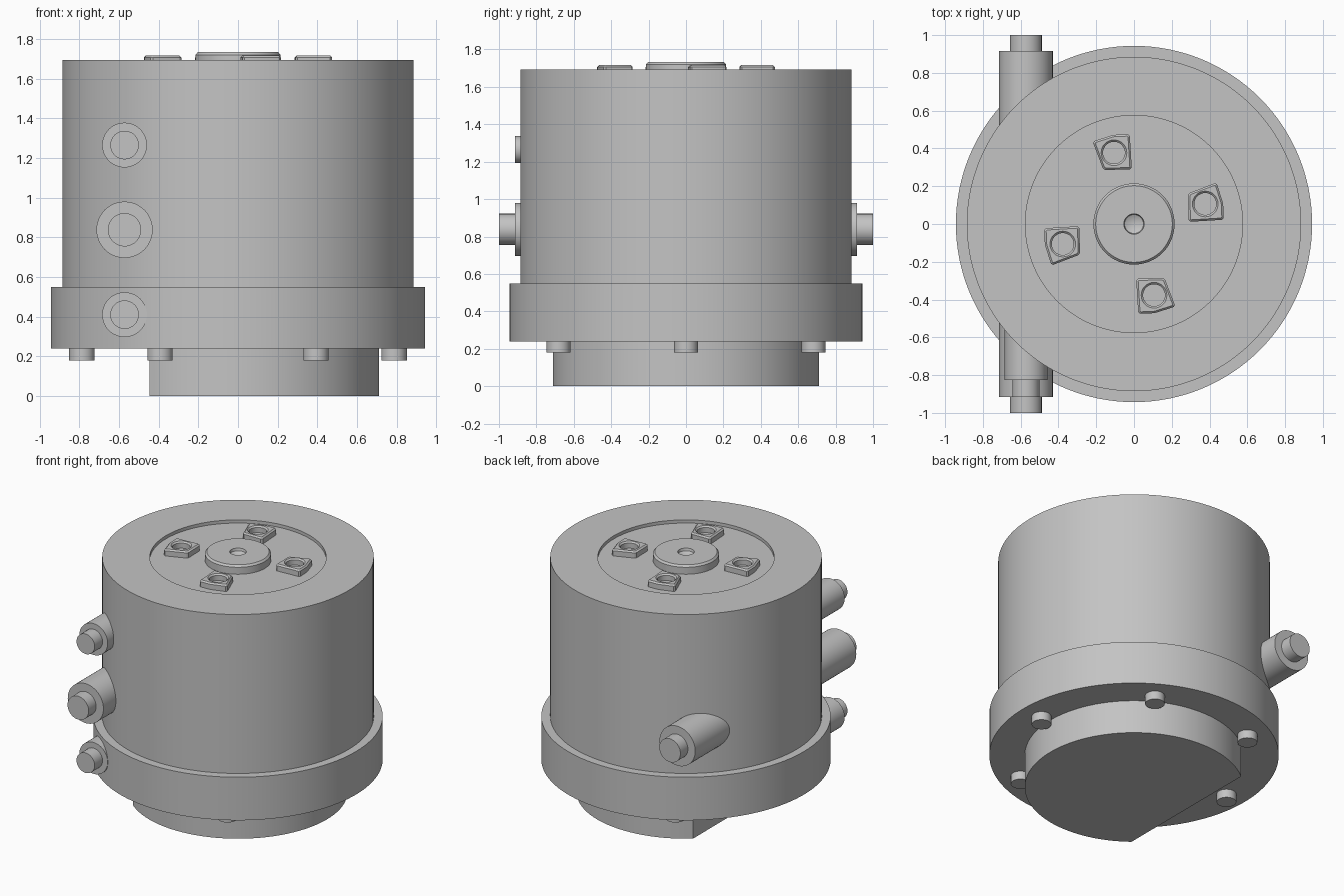
import bpy
import math
from mathutils import Matrix, Vector

cube = bpy.data.objects.get("Cube")
if cube:
    bpy.data.objects.remove(cube, do_unlink=True)

grey = bpy.data.materials.new("machined grey")
grey.use_nodes = True
GREY = (0.55, 0.55, 0.55, 1)
grey.diffuse_color = GREY
grey.node_tree.nodes["Principled BSDF"].inputs["Base Color"].default_value = GREY


def finish(obj):
    """Link, colour and smooth a part, keeping its edges sharp."""
    if not obj.users_collection:
        bpy.context.collection.objects.link(obj)
    if not obj.data.materials:
        obj.data.materials.append(grey)
    bpy.ops.object.select_all(action='DESELECT')
    obj.select_set(True)
    bpy.context.view_layer.objects.active = obj
    if obj.type == 'CURVE':
        bpy.ops.object.convert(target='MESH')
    bpy.ops.object.shade_smooth_by_angle(angle=math.radians(30))
    return obj


def lathe(name, profile, segments=48, matrix=Matrix()):
    """Turn a (radius, height) profile that starts and ends on the axis."""
    verts, rings = [], []
    for r, z in profile:
        n = segments if r else 1
        rings.append(range(len(verts), len(verts) + n))
        for i in range(n):
            a = math.tau * i / segments
            verts.append((r * math.cos(a), r * math.sin(a), z))
    faces = []
    for low, high in zip(rings, rings[1:]):
        for i in range(segments):
            j = (i + 1) % segments
            if len(low) == 1:
                faces.append((low[0], high[j], high[i]))
            elif len(high) == 1:
                faces.append((low[i], low[j], high[0]))
            else:
                faces.append((low[i], low[j], high[j], high[i]))
    mesh = bpy.data.meshes.new(name)
    mesh.from_pydata(verts, [], faces)
    mesh.transform(matrix)
    return finish(bpy.data.objects.new(name, mesh))


def plate(name, outlines, bottom, top, chamfer=0.0):
    """Extrude closed outlines; inner outlines become holes."""
    curve = bpy.data.curves.new(name, 'CURVE')
    curve.dimensions = '2D'
    curve.fill_mode = 'BOTH'
    curve.extrude = (top - bottom) / 2 - chamfer
    curve.bevel_depth = chamfer
    curve.bevel_resolution = 0
    curve.offset = -chamfer
    for points in outlines:
        spline = curve.splines.new('POLY')
        spline.points.add(len(points) - 1)
        for p, (x, y) in zip(spline.points, points):
            p.co = (x, y, 0, 1)
        spline.use_cyclic_u = True
    obj = bpy.data.objects.new(name, curve)
    obj.location.z = (top + bottom) / 2
    return finish(obj)


def arc(cx, cy, r, start, end, n):
    return [(cx + r * math.cos(start + (end - start) * i / n),
             cy + r * math.sin(start + (end - start) * i / n)) for i in range(n + 1)]


# Housing: flange, drum and shallow recess in the top
FLOOR, UNDERSIDE = 1.67, 0.24
lathe("housing", [(0, UNDERSIDE), (0.943, UNDERSIDE), (0.943, 0.55), (0.885, 0.55),
                  (0.885, 1.693), (0.575, 1.693), (0.575, FLOOR), (0, FLOOR)], 128)

# Round base with one flat side
half = math.acos(-0.445 / 0.712)
plate("base", [arc(0, 0, 0.712, -half, half, 96)], 0, UNDERSIDE + 0.005)

# Central hub with a drilled centre
lathe("hub", [(0, FLOOR - 0.01), (0.215, FLOOR - 0.01), (0.215, 1.72), (0.203, 1.733),
              (0.054, 1.733), (0.05, 1.715), (0, 1.69)], 64)

# Four driving lugs, each with a chamfered hole
lug = [(0.30, 0.012), (0.465, 0.022), (0.475, 0.033), (0.472, 0.108), (0.44, 0.21),
       (0.428, 0.216), (0.295, 0.165), (0.286, 0.152), (0.289, 0.022)]
hole = arc(0.377, 0.106, 0.058, 0, math.tau, 32)[:-1]
for k in range(4):
    turn = Matrix.Rotation(math.pi / 2 * k, 2)
    outlines = [[tuple(turn @ Vector(p)) for p in loop] for loop in (lug, hole)]
    plate(f"lug_{k + 1}", outlines, FLOOR - 0.015, 1.717, 0.01)

# Six bolt heads under the flange
for k in range(6):
    a = math.pi / 3 * k
    spot = Matrix.Translation((0.787 * math.cos(a), 0.787 * math.sin(a), 0))
    lathe(f"bolt_{k + 1}", [(0, 0.18), (0.064, 0.18), (0.064, 0.25), (0, 0.25)], 32, spot)


# Stepped pipe ports: sleeve with a narrower stub
def port(name, z, side, sleeve, stub, sleeve_end, stub_end):
    aim = Matrix.Translation((-0.572, 0, z)) @ Matrix.Rotation(-side * math.pi / 2, 4, 'X')
    lathe(name, [(0, 0.4), (sleeve, 0.4), (sleeve, sleeve_end), (stub, sleeve_end),
                 (stub, stub_end), (0, stub_end)], 48, aim)


port("upper_front_port", 1.265, -1, 0.113, 0.072, 0.825, 0.915)
port("lower_front_port", 0.41, -1, 0.113, 0.072, 0.825, 0.915)
port("middle_front_port", 0.838, -1, 0.142, 0.084, 0.915, 1.0)
port("back_port", 0.838, 1, 0.142, 0.084, 0.915, 1.0)
